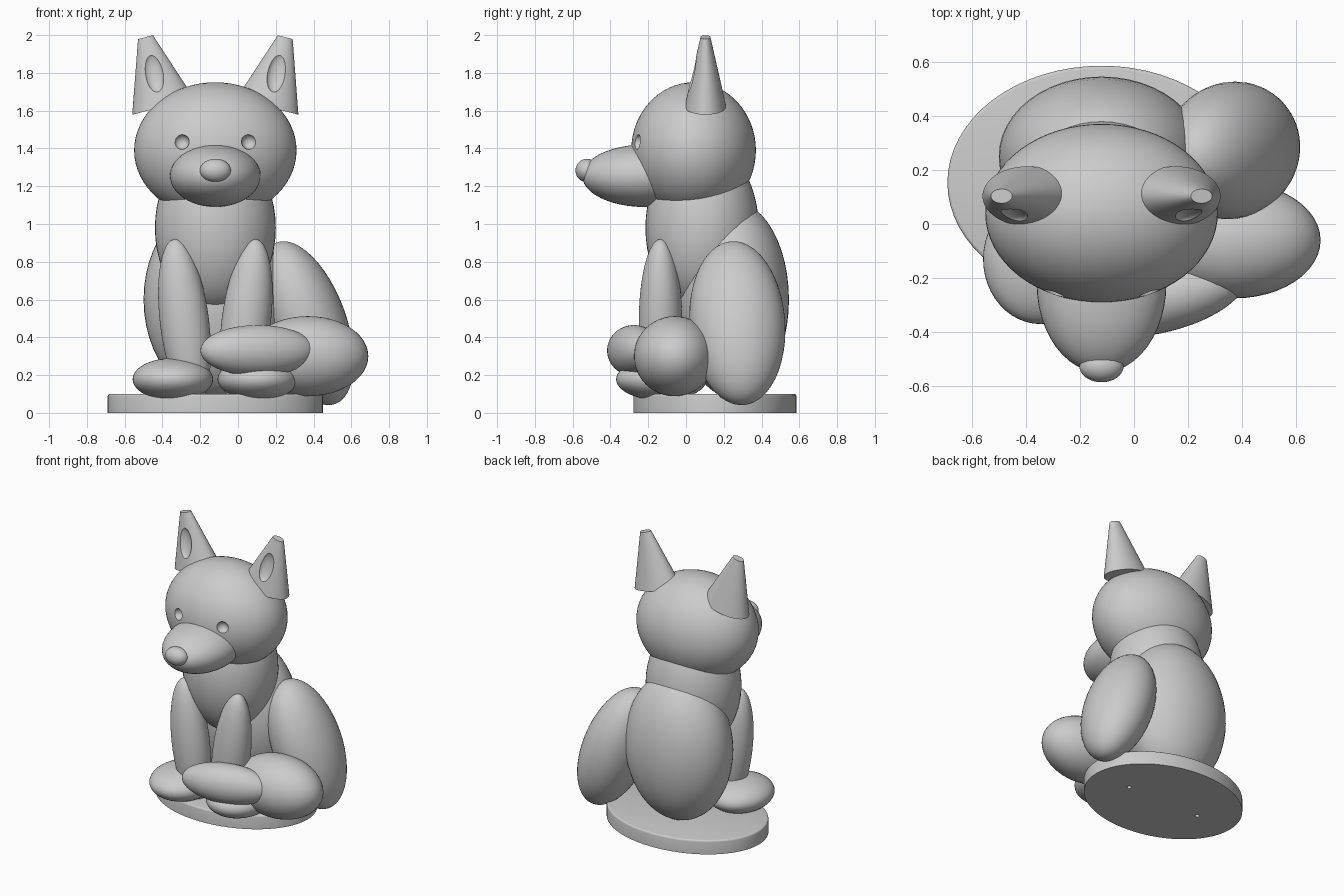
import bpy, bmesh
from math import radians
from mathutils import Matrix, Vector, Euler

cube = bpy.data.objects.get("Cube")
if cube:
    bpy.data.objects.remove(cube, do_unlink=True)

MID = -0.12  # the animal's own centre line

grey = bpy.data.materials.new("plain grey")
grey.use_nodes = True
grey.diffuse_color = (0.6, 0.6, 0.6, 1)
grey.node_tree.nodes["Principled BSDF"].inputs["Base Color"].default_value = (0.6, 0.6, 0.6, 1)


def finish(bm, name):
    mesh = bpy.data.meshes.new(name)
    bm.to_mesh(mesh)
    bm.free()
    mesh.materials.append(grey)
    obj = bpy.data.objects.new(name, mesh)
    bpy.context.collection.objects.link(obj)
    return obj


def placement(centre, radii, turn):
    rot = Euler([radians(a) for a in turn]).to_matrix().to_4x4()
    return Matrix.Translation(Vector(centre)) @ rot @ Matrix.Diagonal((*radii, 1))


def ellipsoid(name, centre, radii, turn=(0, 0, 0), segments=48):
    bm = bmesh.new()
    bmesh.ops.create_uvsphere(bm, u_segments=segments, v_segments=segments // 2, radius=1,
                              matrix=placement(centre, radii, turn))
    return finish(bm, name)


def cone(name, centre, radii, turn=(0, 0, 0), top=1.0):
    # radii are base x, base y and full height
    bm = bmesh.new()
    bmesh.ops.create_cone(bm, cap_ends=True, segments=64, radius1=1, radius2=top, depth=1,
                          matrix=placement(centre, radii, turn))
    return finish(bm, name)


def activate(obj):
    bpy.ops.object.select_all(action='DESELECT')
    obj.select_set(True)
    bpy.context.view_layer.objects.active = obj


def carve(obj, cutter):
    cutter.hide_render = True
    mod = obj.modifiers.new("carve", 'BOOLEAN')
    mod.operation = 'DIFFERENCE'
    mod.solver = 'EXACT'
    mod.object = cutter
    activate(obj)
    bpy.ops.object.modifier_apply(modifier=mod.name)
    bpy.data.objects.remove(cutter, do_unlink=True)


parts = []

# Oval plinth with a softened top rim and two peg holes underneath
plinth = cone("plinth", (MID, 0.153, 0.05), (0.57, 0.432, 0.1))
bm = bmesh.new()
bm.from_mesh(plinth.data)
rim = [e for e in bm.edges if all(v.co.z > 0.09 for v in e.verts)]
bmesh.ops.bevel(bm, geom=rim, offset=0.012, segments=3, profile=0.5, affect='EDGES')
bm.to_mesh(plinth.data)
bm.free()
for side in (-1, 1):
    carve(plinth, cone("peg_hole", (MID + side * 0.29, 0.153, 0.02), (0.015, 0.015, 0.1)))
parts.append(plinth)

# Torso
parts.append(ellipsoid("body", (MID, 0.25, 0.6), (0.38, 0.295, 0.52)))
parts.append(ellipsoid("chest", (MID, 0.085, 0.98), (0.32, 0.3, 0.45)))

# Head with hollow eyes
head = ellipsoid("head", (MID, 0.04, 1.39), (0.43, 0.33, 0.36), segments=64)
for side in (-1, 1):
    carve(head, ellipsoid("eye_hollow", (MID + side * 0.178, -0.262, 1.435), (0.04,) * 3, segments=32))
parts.append(head)
parts.append(ellipsoid("muzzle", (MID, -0.22, 1.255), (0.24, 0.33, 0.165)))
parts.append(ellipsoid("nose", (MID, -0.525, 1.283), (0.082, 0.06, 0.062)))

# Paired ears, front legs and feet
for side, label in ((-1, "right"), (1, "left")):
    ear = cone(label + "_ear", (MID + side * 0.3225, 0.103, 1.805), (0.17, 0.11, 0.38),
               (0, side * 14.4, 0), top=0.24)
    carve(ear, ellipsoid("ear_hollow", (MID + side * 0.325, 0.025, 1.8), (0.052, 0.035, 0.105),
                         (-10, side * 10, 0), segments=32))
    parts.append(ear)
    parts.append(ellipsoid(label + "_front_leg", (MID + side * 0.163, -0.135, 0.48),
                           (0.13, 0.115, 0.443), (0, side * 7, 0)))
    parts.append(ellipsoid(label + "_front_foot", (MID + side * 0.225, -0.13, 0.178),
                           (0.213, 0.24, 0.112)))

# Tail curling from the left hip round to the front
parts.append(ellipsoid("tail_root", (0.36, 0.272, 0.475), (0.214, 0.253, 0.456), (4, -20, 0)))
parts.append(ellipsoid("tail_middle", (0.37, -0.06, 0.3), (0.32, 0.215, 0.212)))
parts.append(ellipsoid("tail_tip", (0.105, -0.275, 0.33), (0.312, 0.125, 0.135), (0, 0, 14)))

for part in parts:
    activate(part)
    bpy.ops.object.shade_smooth_by_angle(angle=radians(35))
